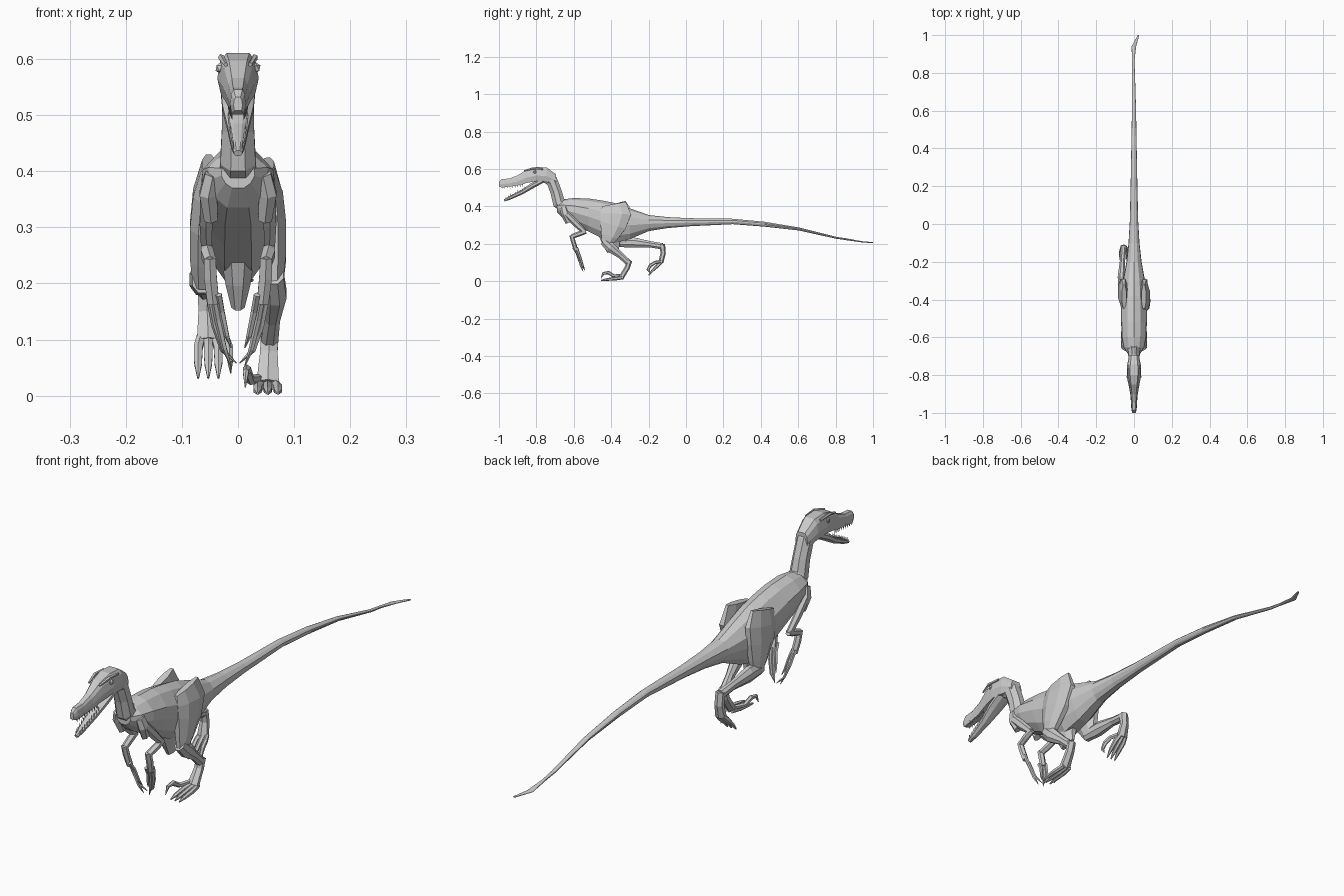
import bpy, bmesh, math
from mathutils import Vector

X, Z = Vector((1, 0, 0)), Vector((0, 0, 1))


def ngon(n):
    return [(math.cos(2 * math.pi * (i + .5) / n), math.sin(2 * math.pi * (i + .5) / n)) for i in range(n)]


def mirrored(half):
    """Closed section from its right half, listed top to bottom."""
    return half + [(-a, b) for a, b in reversed(half) if a > 0]


TRUNK = mirrored([(0, 1), (.5, .86), (.95, .4), (1, -.1), (.75, -.65), (.35, -1)])
SKULL = mirrored([(.55, 1), (.85, .6), (1, -.2), (.8, -1)])


def loft(name, rings, section=None, upright=False):
    """Skin a section along rings of (x, y, z, half width in x, half depth)."""
    section = section or ngon(8)
    pts = [Vector(r[:3]) for r in rings]
    bm = bmesh.new()
    loops = []
    for i, r in enumerate(rings):
        t = (pts[min(i + 1, len(pts) - 1)] - pts[max(i - 1, 0)]).normalized()
        side = (X - t * X.dot(t)).normalized()
        up = side.cross(t)
        if upright:
            side, up = X, Z
        loops.append([bm.verts.new(pts[i] + side * a * r[3] + up * b * r[4]) for a, b in section])
    n = len(section)
    for a, b in zip(loops, loops[1:]):
        for i in range(n):
            bm.faces.new((a[i], a[(i + 1) % n], b[(i + 1) % n], b[i]))
    bm.faces.new(loops[0])
    bm.faces.new(loops[-1])
    bmesh.ops.recalc_face_normals(bm, faces=bm.faces)
    me = bpy.data.meshes.new(name)
    bm.to_mesh(me)
    bm.free()
    ob = bpy.data.objects.new(name, me)
    bpy.context.collection.objects.link(ob)
    return ob


def spans(rows, x=0):
    """Turn (y, top, bottom, half width) rows into upright rings."""
    return [(x, y, (t + b) / 2, w, (t - b) / 2) for y, t, b, w in rows]


# Trunk and tail with a twisted, flared tip
body = spans([(-.69, .42, .37, .03), (-.655, .438, .335, .055), (-.60, .445, .305, .066),
              (-.52, .442, .265, .068), (-.45, .432, .23, .068), (-.38, .418, .205, .066),
              (-.30, .39, .225, .058), (-.2, .354, .268, .04), (-.1, .343, .284, .029),
              (.02, .337, .294, .022), (.25, .334, .305, .017), (.42, .318, .292, .014),
              (.6, .288, .272, .011)])
body += [(-.003, .8, .233, .008, .005), (-.004, .86, .224, .006, .005),
         (-.001, .94, .211, .012, .003), (.024, 1.0, .206, .004, .003)]
loft("trunk_and_tail", body, TRUNK, True)

# Narrow pelvic keel under the belly
loft("belly_keel", [(0, -.40, .26, .035, .08), (0, -.40, .20, .024, .05), (0, -.39, .16, .013, .035)])

# Neck
loft("neck", [(0, -.63, .385, .04, .035), (0, -.68, .42, .034, .037), (0, -.694, .476, .031, .033),
              (0, -.716, .535, .031, .034), (0, -.765, .568, .033, .034)])

# Skull and lower jaw
loft("skull", spans([(-1.0, .532, .508, .008), (-.985, .546, .501, .014), (-.945, .549, .506, .016),
                     (-.90, .566, .512, .020), (-.85, .597, .526, .029), (-.80, .611, .535, .037),
                     (-.745, .608, .53, .036), (-.695, .572, .515, .026)]), SKULL, True)
JAW = [(0, -.972, .432, .008, .006), (0, -.945, .444, .013, .010), (0, -.88, .475, .020, .013),
       (0, -.82, .512, .030, .016), (0, -.765, .54, .033, .014)]
loft("lower_jaw", JAW)

# Teeth along both jaws, brows and eyes
for s in (-1, 1):
    for i in range(9):
        f = i / 8
        y = -.985 + .11 * f
        x = s * (.0105 + .006 * f)
        z = .504 + .012 * f
        loft("upper_tooth", [(x, y, z + .004, .0025, .004), (x, y + .004, z - .012, .0004, .0005)], ngon(4))
        y, z = -.963 + .10 * f, .443 + .051 * f
        x = s * (.008 + .009 * f)
        loft("lower_tooth", [(x, y, z - .004, .002, .0035), (x, y + .001, z + .012, .0004, .0005)], ngon(4))
    loft("brow", [(s * .022, -.865, .59, .004, .004), (s * .030, -.82, .603, .006, .006),
                  (s * .030, -.765, .60, .004, .005)], ngon(5))
    bpy.ops.mesh.primitive_ico_sphere_add(subdivisions=1, radius=.011, location=(s * .030, -.808, .584))
    bpy.context.object.name = "eye"


def path(s, rows):
    return [(s * r[0],) + tuple(r[1:]) for r in rows]


# Arms, held folded with the long fingers curling inward
for s in (-1, 1):
    loft("shoulder", path(s, [(.045, -.655, .395, .016, .02), (.053, -.645, .36, .018, .024),
                              (.048, -.625, .315, .014, .02)]), ngon(6))
    loft("upper_arm", path(s, [(.055, -.645, .365, .014, .018), (.057, -.59, .31, .013, .018),
                               (.056, -.54, .262, .011, .013)]), ngon(6))
    loft("forearm", path(s, [(.056, -.535, .266, .011, .012), (.055, -.57, .254, .013, .014),
                             (.050, -.612, .238, .012, .012)]), ngon(6))
    loft("palm", path(s, [(.050, -.612, .246, .012, .012), (.049, -.602, .21, .013, .012),
                          (.044, -.588, .165, .012, .012)]), ngon(6))
    for dx, dy, mid, tip in ((.008, .008, .105, .058), (0, -.002, .115, .052), (-.010, -.010, .13, .085)):
        loft("finger", path(s, [(.044 + dx, -.592 + dy, .18, .006, .007),
                                (.036 + dx * .7, -.573 + dy, mid + .02, .006, .007),
                                (.024 + dx * .4, -.56 + dy, (mid + tip) / 2, .005, .006),
                                (.003 if dx > 0 else .012, -.548 + dy, tip, .001, .001)]), ngon(5))


def leg(s, thigh, shin, foot, toe, sickle):
    """Joint paths are (y, z); widths and depths are shared by both legs."""
    def build(name, joints, sizes, n):
        loft(name, path(s, [(x, y, z, w, d) for (y, z), (x, w, d) in zip(joints, sizes)]), ngon(n))
    build("thigh", thigh, [(.052, .013, .07), (.056, .026, .088), (.06, .028, .076),
                           (.062, .025, .05), (.063, .018, .028)], 8)
    build("shin", shin, [(.063, .02, .024), (.066, .022, .030), (.061, .015, .018), (.056, .017, .018)], 8)
    build("foot", foot, [(.056, .018, .016), (.055, .018, .014), (.053, .023, .014)], 6)
    for dx in (-.018, 0, .018):
        build("toe", toe, [(.053 + dx * .7, .009, .010), (.053 + dx, .009, .010),
                           (.053 + dx, .008, .007), (.053 + dx, .002, .003)], 6)
    build("sickle_claw", sickle, [(.036, .008, .009), (.022, .008, .009), (.016, .008, .010),
                                  (.014, .006, .008), (.013, .001, .001)], 6)


# Planted right leg
leg(1, [(-.385, .412), (-.375, .36), (-.39, .30), (-.41, .24), (-.425, .195)],
    [(-.44, .215), (-.405, .182), (-.35, .138), (-.308, .10)],
    [(-.303, .112), (-.313, .075), (-.345, .022)],
    [(-.335, .02), (-.38, .014), (-.425, .009), (-.455, .004)],
    [(-.345, .03), (-.385, .028), (-.415, .046), (-.442, .042), (-.455, .015)])

# Lifted left leg, trailing behind
leg(-1, [(-.385, .412), (-.37, .36), (-.36, .30), (-.345, .24), (-.335, .195)],
    [(-.355, .205), (-.28, .207), (-.195, .198), (-.127, .187)],
    [(-.128, .197), (-.122, .15), (-.135, .10)],
    [(-.130, .105), (-.150, .085), (-.178, .058), (-.20, .032)],
    [(-.135, .105), (-.165, .10), (-.19, .085), (-.203, .062), (-.19, .04)])
